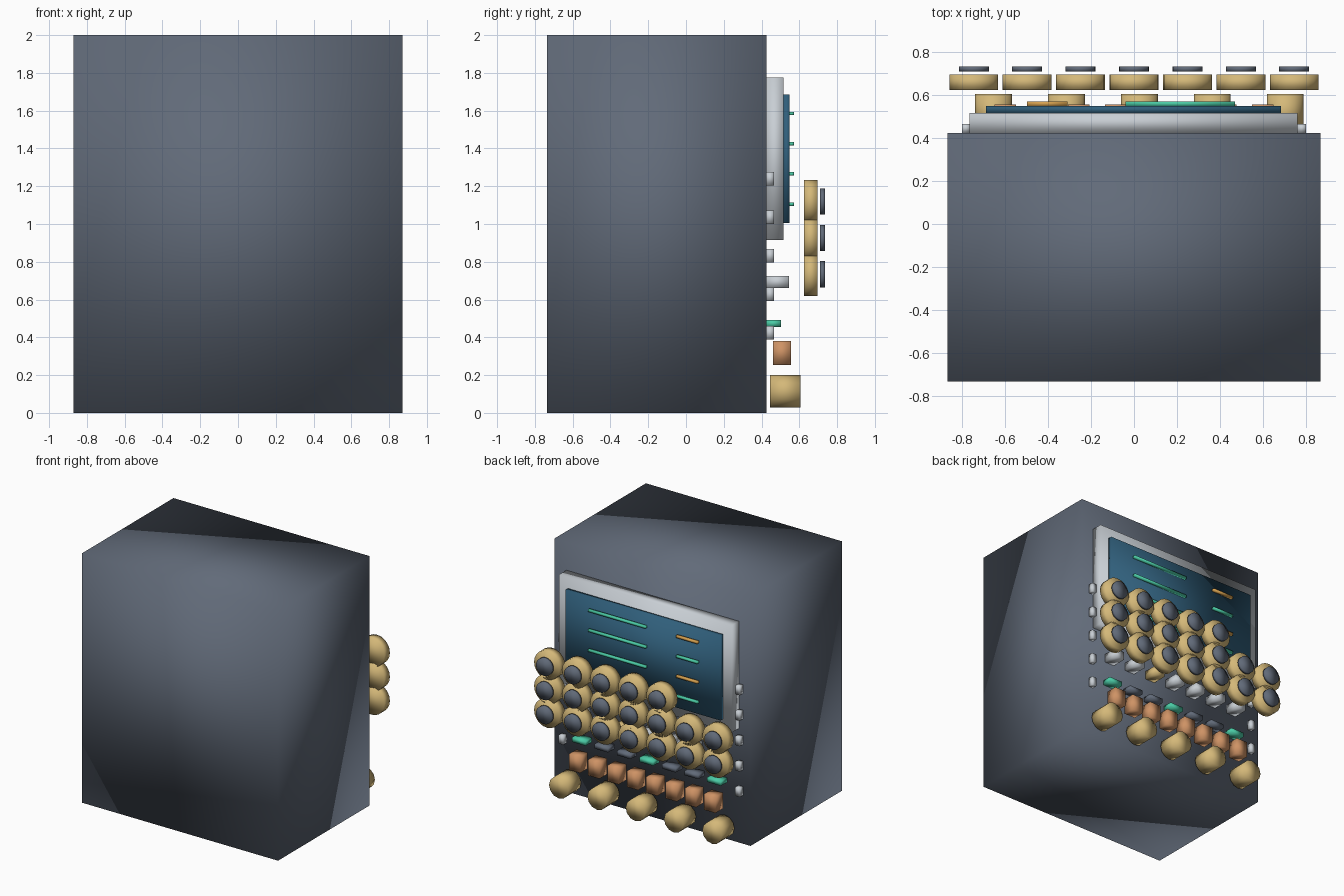
import bpy, bmesh
from mathutils import Matrix, Vector

if "Cube" in bpy.data.objects:
    bpy.data.objects.remove(bpy.data.objects["Cube"], do_unlink=True)


def material(name, r, g, b):
    m = bpy.data.materials.new(name)
    m.use_nodes = True
    m.diffuse_color = (r, g, b, 1)
    bsdf = next(n for n in m.node_tree.nodes if n.type == "BSDF_PRINCIPLED")
    bsdf.inputs["Base Color"].default_value = (r, g, b, 1)
    return m


SLATE = material("slate", 0.12, 0.145, 0.19)
SILVER = material("silver", 0.58, 0.62, 0.66)
BLUE = material("screen blue", 0.03, 0.115, 0.2)
GREEN = material("mint green", 0.07, 0.6, 0.38)
AMBER = material("amber", 0.68, 0.36, 0.08)
GOLD = material("pale gold", 0.66, 0.48, 0.19)
COPPER = material("copper", 0.62, 0.29, 0.13)


def finish(name, bm, mat):
    for f in bm.faces:
        f.smooth = True
    mesh = bpy.data.meshes.new(name)
    bm.to_mesh(mesh)
    bm.free()
    mesh.materials.append(mat)
    bpy.context.collection.objects.link(bpy.data.objects.new(name, mesh))


def box(name, mat, xs, ys, zs):
    """Softly shaded box spanning the given ranges."""
    lo, hi = Vector((xs[0], ys[0], zs[0])), Vector((xs[1], ys[1], zs[1]))
    bm = bmesh.new()
    bmesh.ops.create_cube(bm, size=1, matrix=Matrix.Translation((lo + hi) / 2)
                          @ Matrix.Diagonal((*(hi - lo), 1)))
    finish(name, bm, mat)


def block(name, mat, x, z, width, height, ys):
    box(name, mat, (x - width / 2, x + width / 2), ys, (z - height / 2, z + height / 2))


def disc(name, mat, x, z, radius, ys, sides=20):
    """Softly shaded cylinder with its axis along y."""
    bm = bmesh.new()
    turn = Matrix.Rotation(1.5707963, 4, "X")
    bmesh.ops.create_cone(bm, cap_ends=True, segments=sides, radius1=radius,
                          radius2=radius, depth=ys[1] - ys[0],
                          matrix=Matrix.Translation((x, sum(ys) / 2, z)) @ turn)
    finish(name, bm, mat)


FACE = 0.425  # plane of the control side

# Cabinet, screen surround and screen
box("cabinet", SLATE, (-0.87, 0.87), (-0.735, FACE), (0, 2))
box("screen_frame", SILVER, (-0.767, 0.763), (FACE, 0.517), (0.915, 1.775))
box("screen", BLUE, (-0.69, 0.685), (0.517, 0.549), (1.005, 1.685))

# Readout lines: long on one side, short on the other
for i in range(4):
    z = 1.585 - 0.16 * i
    block("long_readout", GREEN, 0.215, z, 0.51, 0.018, (0.549, 0.572))
    block("short_readout", GREEN if i % 2 else AMBER, -0.405, z, 0.19, 0.018, (0.549, 0.572))

# Large dials with dark caps, the upper row being shorter
for row in range(3):
    z = 0.733 + 0.193 * row
    for col in range(5 if row == 2 else 7):
        x = 0.747 - 0.249 * col
        disc("dial", GOLD, x, z, 0.114, (0.625, 0.696))
        disc("dial_cap", SLATE, x, z, 0.07, (0.71, 0.735))

# Switches, indicator keys
for i in range(7):
    x = 0.6 - 0.2 * i
    block("switch", GOLD if i == 2 else SILVER, x, 0.693, 0.09, 0.065, (FACE, 0.545))
    block("indicator_key", SLATE if i % 3 else GREEN, x, 0.473, 0.12, 0.036, (FACE, 0.503))

# Copper plugs
for i in range(8):
    block("plug", COPPER, 0.6 - 0.1714 * i, 0.318, 0.1, 0.127, (0.46, 0.556))

# Bottom knobs
for i in range(5):
    disc("bottom_knob", GOLD, 0.705 - 0.34 * i, 0.115, 0.086, (0.445, 0.606), 12)

# Small pegs down both edges
for side in (-1, 1):
    for i in range(5):
        block("edge_peg", SILVER, side * 0.783, 1.24 - 0.204 * i, 0.04, 0.07, (FACE, 0.466))
